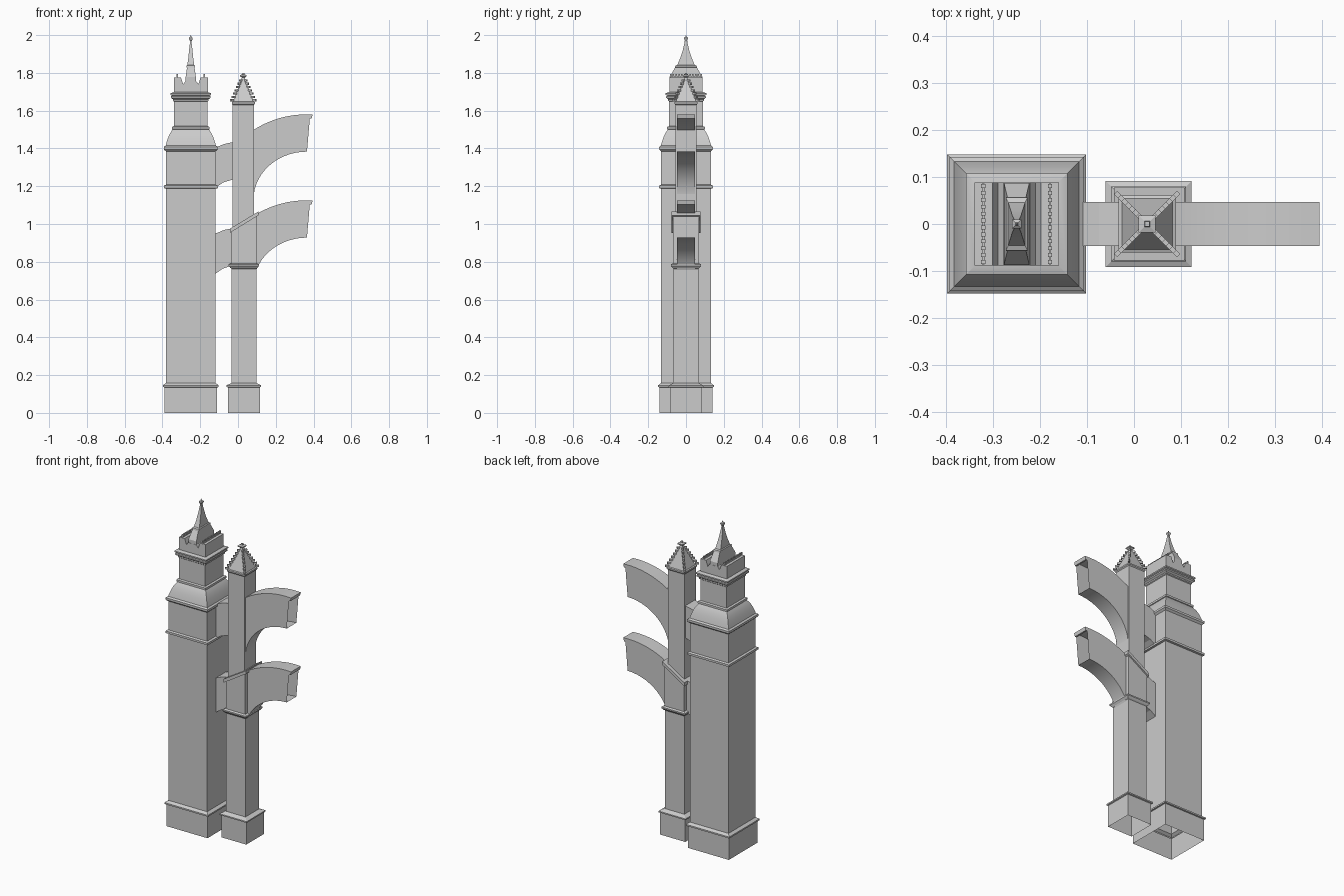
import bpy, bmesh, math
from mathutils import Matrix, Vector

if "Cube" in bpy.data.objects:
    bpy.data.objects.remove(bpy.data.objects["Cube"])

TX, PX = -0.25, 0.028   # centre x of tower and pier


def finish(name, bm, smooth=False):
    bmesh.ops.recalc_face_normals(bm, faces=bm.faces)
    me = bpy.data.meshes.new(name)
    bm.to_mesh(me)
    bm.free()
    ob = bpy.data.objects.new(name, me)
    bpy.context.collection.objects.link(ob)
    if smooth:
        bpy.ops.object.select_all(action='DESELECT')
        ob.select_set(True)
        bpy.context.view_layer.objects.active = ob
        bpy.ops.object.shade_smooth_by_angle(angle=math.radians(25))
    return ob


def stack(name, cx, rings, smooth=False):
    """Rectangular rings (half_x, half_y, z) joined upward, open at the bottom."""
    bm = bmesh.new()
    prev = None
    for hx, hy, z in rings:
        cur = [bm.verts.new((cx + sx * hx, sy * hy, z))
               for sx, sy in ((-1, -1), (1, -1), (1, 1), (-1, 1))]
        if prev:
            for i in range(4):
                j = (i + 1) % 4
                bm.faces.new((prev[i], prev[j], cur[j], cur[i]))
        prev = cur
    bm.faces.new(prev)
    return finish(name, bm, smooth)


def square(pts):
    return [(h, h, z) for h, z in pts]


def extrude_y(name, pts, hy, open_edges=(), smooth=False):
    """Extrude an xz outline across y; open_edges are left without a face."""
    bm = bmesh.new()
    a = [bm.verts.new((x, -hy, z)) for x, z in pts]
    b = [bm.verts.new((x, hy, z)) for x, z in pts]
    bm.faces.new(a)
    bm.faces.new(b[::-1])
    n = len(pts)
    for i in range(n):
        if i not in open_edges:
            j = (i + 1) % n
            bm.faces.new((a[j], a[i], b[i], b[j]))
    return finish(name, bm, smooth)


def knobs(name, places):
    """Many small turned blocks: (position, size, z rotation)."""
    bm = bmesh.new()
    for p, s, r in places:
        m = Matrix.Translation(p) @ Matrix.Rotation(r, 4, 'Z') @ Matrix.Diagonal((*s, 1))
        bmesh.ops.create_cube(bm, size=1, matrix=m)
    return finish(name, bm)


# big tower: plinth, shaft with string courses, bell roof, upper stage
stack("tower_body", TX, square([
    (.140, 0), (.140, .135), (.148, .137), (.148, .146), (.132, .158),
    (.132, 1.187), (.143, 1.19), (.143, 1.203), (.132, 1.208),
    (.132, 1.385), (.143, 1.395), (.143, 1.408), (.133, 1.415),
    (.129, 1.43), (.122, 1.452), (.113, 1.474), (.102, 1.492), (.096, 1.5),
    (.1, 1.502), (.1, 1.514), (.089, 1.518),
    (.089, 1.648), (.094, 1.652), (.094, 1.660), (.105, 1.668), (.105, 1.676),
    (.099, 1.679), (.108, 1.684), (.108, 1.692), (.09, 1.698)]), smooth=True)

# crown block with two valleys beside the spire
half = [(.090, 1.69), (.090, 1.775), (.052, 1.775), (.040, 1.74), (.028, 1.757)]
extrude_y("tower_crown",
          [(TX + x, z) for x, z in half] + [(TX - x, z) for x, z in half[::-1]], .088)

# crocket rows on the crown
rows = []
for sx in (-1, 1):
    x = TX + sx * .071
    rows.append((Vector((x, 0, 1.778)), (.005, .172, .008), 0))
    for i in range(12):
        rows.append((Vector((x, -.081 + i * .0147, 1.786)), (.009, .008, .014), 0))
knobs("crown_crockets", rows)

# spire: broad in depth, narrow in width
stack("spire", TX, [
    (.027, .087, 1.75), (.027, .087, 1.778), (.020, .058, 1.828), (.023, .058, 1.830),
    (.023, .056, 1.838), (.018, .046, 1.842), (.013, .030, 1.88), (.009, .017, 1.92),
    (.005, .009, 1.955), (.003, .004, 1.982)], smooth=True)
stack("spire_finial", TX, square([(.003, 1.965), (.010, 1.980), (.010, 1.986),
                                  (.003, 1.992), (.001, 2.0)]))

# pier: plinth, lower shaft, molding
stack("pier_lower", PX + .003, square([
    (.085, 0), (.085, .135), (.092, .138), (.092, .146), (.066, .158),
    (.066, .763), (.072, .768), (.080, .778), (.080, .786), (.068, .792)]))

# pier middle block with a sloped top and sloped capping
extrude_y("pier_middle", [(-.035, .785), (.097, .785), (.097, 1.045), (-.035, .963)], .069)
extrude_y("sloped_cap", [(-.043, .953), (.108, 1.046), (.108, 1.066), (-.043, .975)], .078)

# pier upper shaft and pinnacle
stack("pier_upper", PX, square([
    (.056, .95), (.056, 1.63), (.061, 1.636), (.061, 1.645), (.054, 1.648),
    (.010, 1.768), (.006, 1.78)]))
leaf = []
for k in range(4):
    ang = math.pi / 4 + k * math.pi / 2
    d = Vector((math.cos(ang), math.sin(ang), 0))
    for i in range(7):
        t = i / 6
        r = (.060 * (1 - t) + .013 * t) * math.sqrt(2)
        leaf.append((Vector((PX, 0, 1.655 + t * .105)) + d * r, (.020, .010, .011), ang))
knobs("pinnacle_crockets", leaf)
stack("pinnacle_finial", PX, square([(.007, 1.768), (.008, 1.775), (.018, 1.782),
                                     (.018, 1.788), (.006, 1.792), (.005, 1.80)]))

# flying arches: two equal tiers, each with an outer arc and a short inner link
for name, dz in (("lower", -.455), ("upper", 0)):
    N = 14
    top, under = [], []
    for i in range(N + 1):
        a = math.radians(90 + 38 * (1 - i / N))
        top.append((.36 + .51 * math.cos(a), 1.07 + .51 * math.sin(a) + dz))
        b = math.radians(90 + 90 * i / N)
        under.append((.365 + .283 * math.cos(b), 1.13 + .253 * math.sin(b) + dz))
    lip = [(.395, 1.579 + dz), (.390, 1.558 + dz), (.380, 1.558 + dz)]
    pts = top + lip + under
    e = len(top) - 1
    extrude_y(name + "_flying_arch", pts, .047, open_edges=(e + 3, len(pts) - 1), smooth=True)
    link = [(-.125, 1.402 + dz), (-.075, 1.423 + dz), (-.02, 1.435 + dz), (.03, 1.437 + dz),
            (.03, 1.245 + dz), (-.03, 1.235 + dz), (-.08, 1.219 + dz), (-.125, 1.188 + dz)]
    extrude_y(name + "_link", link, .047)
